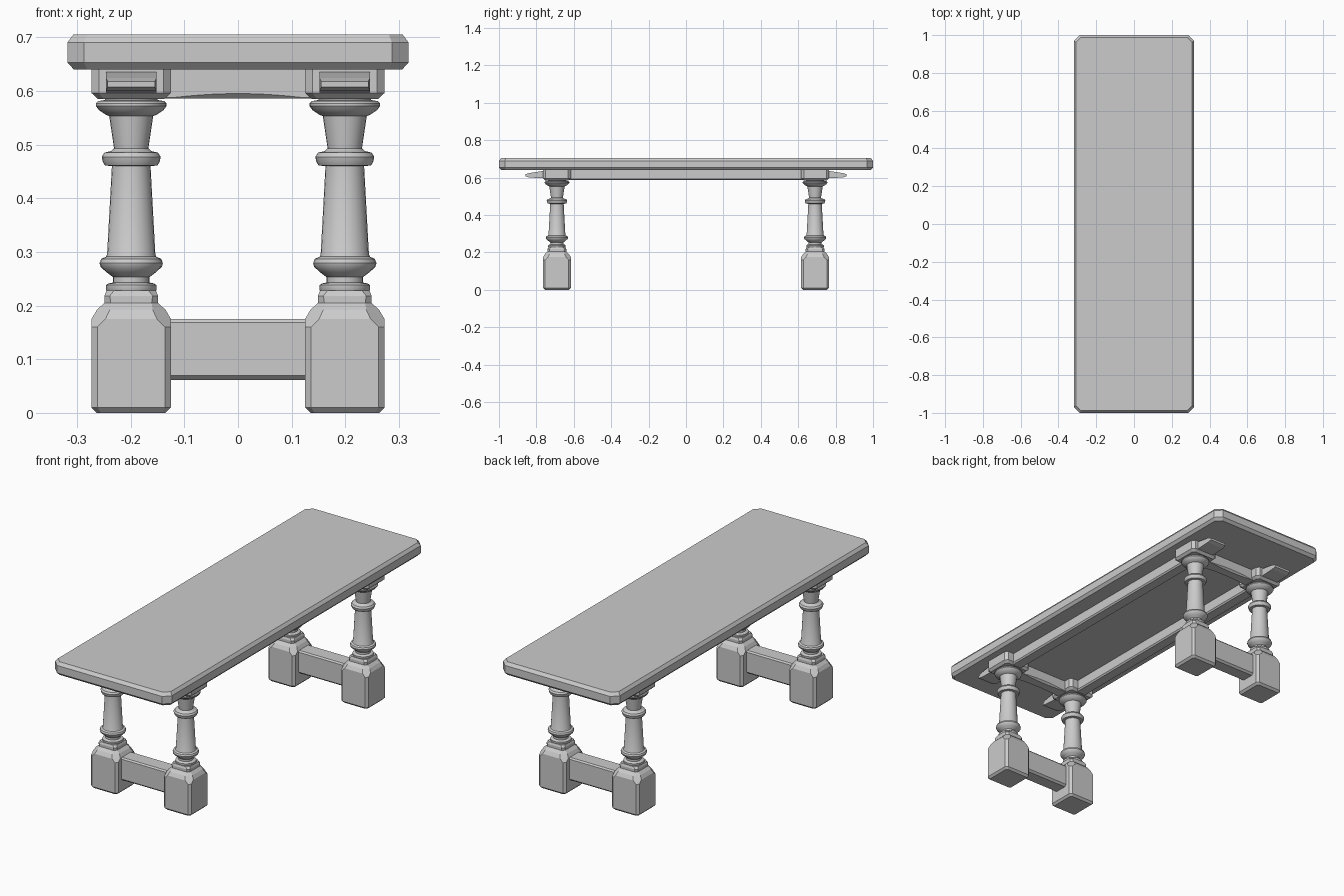
import bpy, bmesh, math

if "Cube" in bpy.data.objects:
    bpy.data.objects.remove(bpy.data.objects["Cube"])

LEG_X, LEG_Y = 0.199, 0.69


def loft(name, rings, smooth=None):
    """Skin a list of equal-length point rings and cap both ends."""
    bm = bmesh.new()
    loops = [[bm.verts.new(p) for p in r] for r in rings]
    n = len(loops[0])
    for a, b in zip(loops, loops[1:]):
        for i in range(n):
            j = (i + 1) % n
            bm.faces.new((a[i], a[j], b[j], b[i]))
    bm.faces.new(loops[0][::-1])
    bm.faces.new(loops[-1])
    bmesh.ops.recalc_face_normals(bm, faces=bm.faces)
    me = bpy.data.meshes.new(name)
    bm.to_mesh(me)
    bm.free()
    ob = bpy.data.objects.new(name, me)
    bpy.context.collection.objects.link(ob)
    if smooth:
        bpy.ops.object.select_all(action='DESELECT')
        ob.select_set(True)
        bpy.context.view_layer.objects.active = ob
        bpy.ops.object.shade_smooth_by_angle(angle=math.radians(smooth))
    return ob


def oct_rect(cx, cy, hx, hy, c, z):
    """Rectangle with clipped corners at height z."""
    pts = [(hx, -hy + c), (hx, hy - c), (hx - c, hy), (-hx + c, hy),
           (-hx, hy - c), (-hx, -hy + c), (-hx + c, -hy), (hx - c, -hy)]
    return [(cx + x, cy + y, z) for x, y in pts]


def circle(cx, cy, r, z, n=24):
    return [(cx + r * math.cos(2 * math.pi * i / n),
             cy + r * math.sin(2 * math.pi * i / n), z) for i in range(n)]


# Table top with clipped corners and bevelled rims
loft("table_top", [oct_rect(0, 0, hx, hy, c, z) for hx, hy, c, z in [
    (0.306, 0.987, 0.025, 0.640), (0.318, 1.0, 0.031, 0.653),
    (0.318, 1.0, 0.031, 0.690), (0.307, 0.988, 0.026, 0.705)]])

# Profiles: (half width, corner clip, z) for blocks, (radius, z) for the turning
foot = [(0.064, 0.008, 0), (0.074, 0.011, 0.010), (0.074, 0.011, 0.160),
        (0.074, 0.026, 0.175), (0.064, 0.024, 0.192), (0.050, 0.012, 0.205),
        (0.050, 0.010, 0.218), (0.046, 0.014, 0.228)]
head = [(0.062, 0.010, 0.585), (0.074, 0.014, 0.596), (0.074, 0.014, 0.642)]
turning = [(0.044, 0.224), (0.047, 0.229), (0.047, 0.238), (0.043, 0.241),
           (0.034, 0.243), (0.034, 0.253), (0.046, 0.262), (0.057, 0.272),
           (0.059, 0.279), (0.056, 0.287), (0.047, 0.291), (0.045, 0.295),
           (0.036, 0.460), (0.049, 0.461), (0.053, 0.468), (0.055, 0.477),
           (0.050, 0.485), (0.037, 0.488), (0.032, 0.493), (0.041, 0.553),
           (0.048, 0.556), (0.060, 0.564), (0.066, 0.572), (0.066, 0.577),
           (0.062, 0.581), (0.049, 0.583), (0.049, 0.588)]

for sx in (-1, 1):
    for sy in (-1, 1):
        x, y = sx * LEG_X, sy * LEG_Y
        tag = ("right" if sx > 0 else "left") + ("_back" if sy > 0 else "_front")
        loft("foot_block_" + tag, [oct_rect(x, y, h, h, c, z) for h, c, z in foot])
        loft("turned_leg_" + tag, [circle(x, y, r, z) for r, z in turning], 35)
        loft("head_block_" + tag, [oct_rect(x, y, h, h, c, z) for h, c, z in head])

        # Tapered tongue projecting outward from the head block
        side = [(0.74, 0.597, 0.638, 0.047), (0.775, 0.597, 0.634, 0.047),
                (0.84, 0.601, 0.624, 0.047), (0.858, 0.607, 0.618, 0.044)]
        loft("bracket_tongue_" + tag,
             [[(x - w, sy * d, lo), (x + w, sy * d, lo),
               (x + w, sy * d, hi), (x - w, sy * d, hi)]
              for d, lo, hi, w in side])

# Cross members at each end
for sy, tag in ((-1, "front"), (1, "back")):
    y = sy * LEG_Y
    # Low stretcher with bevelled long edges
    sect = [(-0.030, 0.061), (0.030, 0.061), (0.040, 0.070), (0.040, 0.168),
            (0.034, 0.175), (-0.034, 0.175), (-0.040, 0.168), (-0.040, 0.070)]
    loft("stretcher_" + tag, [[(x, y + a, z) for a, z in sect]
                              for x in (-0.14, 0.14)])
    # End apron whose lower edge chamfer swells in the middle
    rings = []
    for i in range(13):
        x = -0.14 + 0.28 * i / 12
        c = 0.001 + 0.008 * max(0, 1 - (x / 0.125) ** 2)
        rings.append([(x, y + a, z) for a, z in [
            (-0.030 + c, 0.586), (0.030 - c, 0.586), (0.030, 0.586 + c),
            (0.030, 0.642), (-0.030, 0.642), (-0.030, 0.586 + c)]])
    loft("end_apron_" + tag, rings, 30)

# Long aprons joining the two ends
for sx, tag in ((-1, "left"), (1, "right")):
    sect = [(-0.024, 0.586), (0.024, 0.586), (0.030, 0.593),
            (0.030, 0.642), (-0.030, 0.642), (-0.030, 0.593)]
    loft("long_apron_" + tag, [[(sx * LEG_X + a, y, z) for a, z in sect]
                               for y in (-0.63, 0.63)])
